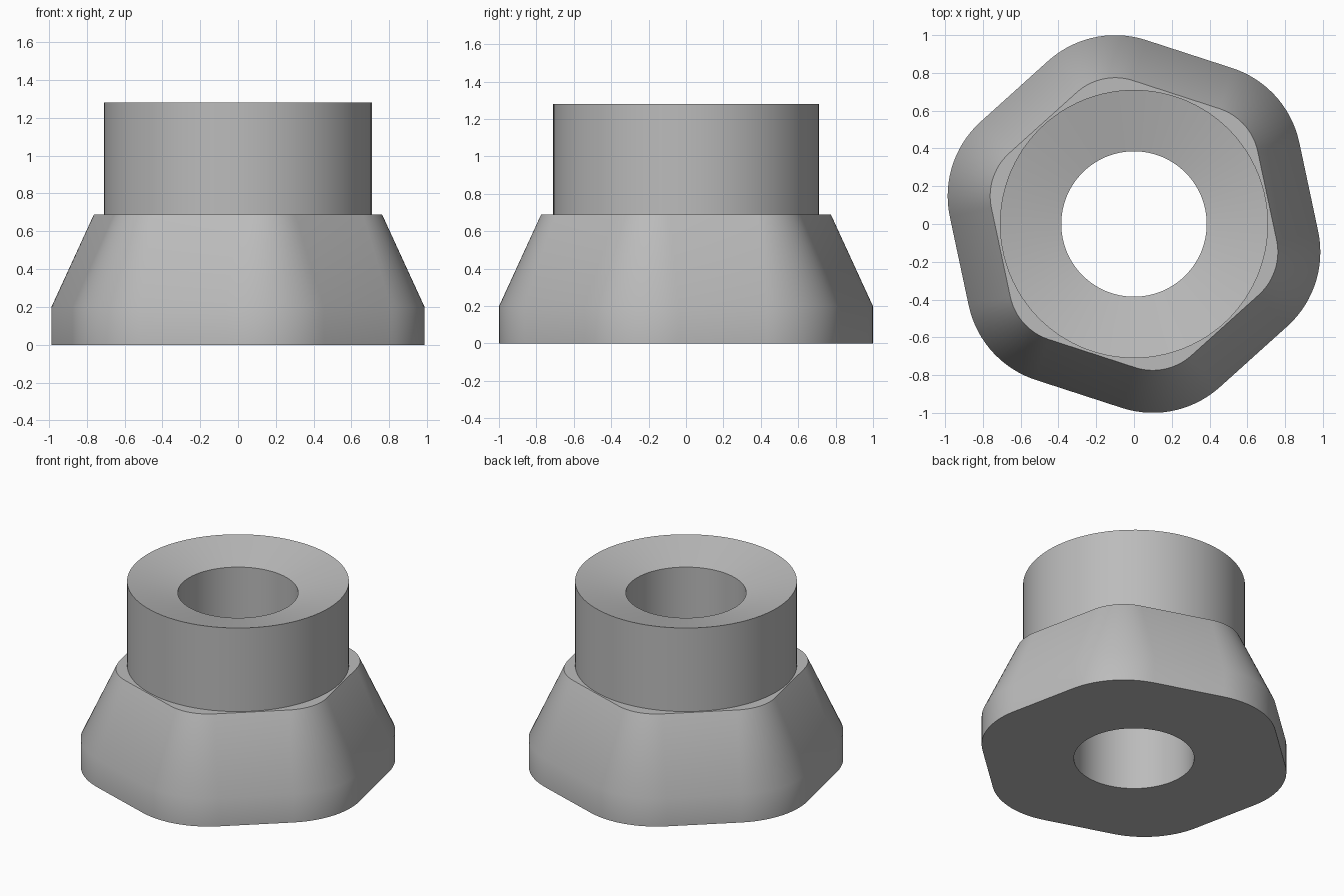
import bpy, bmesh
from math import sin, cos, radians

cube = bpy.data.objects.get("Cube")
if cube:
    bpy.data.objects.remove(cube)

STEPS = 16          # points on each of the six rounded corners
TURN = 42           # direction of the first corner, in degrees
CORNER = 0.48       # distance of the corner arc centres from the axis


def hexagon(radius, z):
    """Rounded hexagon: six corner arcs of the given radius."""
    points = []
    for k in range(6):
        mid = TURN + 60 * k
        cx, cy = CORNER * cos(radians(mid)), CORNER * sin(radians(mid))
        for j in range(STEPS):
            a = radians(mid - 30 + 60 * j / (STEPS - 1))
            points.append((cx + radius * cos(a), cy + radius * sin(a), z))
    return points


def circle(radius, z):
    """Circle with the same number of points as the hexagon."""
    count = 6 * STEPS
    angles = [radians(TURN - 30 + 360 * (i + 0.5) / count) for i in range(count)]
    return [(radius * cos(a), radius * sin(a), z) for a in angles]


def loft(name, sections, material):
    """Join the sections in order and close the last one to the first."""
    bm = bmesh.new()
    rings = [[bm.verts.new(p) for p in s] for s in sections]
    for a, b in zip(rings, rings[1:] + rings[:1]):
        for i in range(len(a)):
            j = (i + 1) % len(a)
            bm.faces.new((a[i], a[j], b[j], b[i]))
    bmesh.ops.recalc_face_normals(bm, faces=bm.faces)
    mesh = bpy.data.meshes.new(name)
    bm.to_mesh(mesh)
    bm.free()
    mesh.materials.append(material)
    obj = bpy.data.objects.new(name, mesh)
    bpy.context.collection.objects.link(obj)
    bpy.ops.object.select_all(action='DESELECT')
    obj.select_set(True)
    bpy.context.view_layer.objects.active = obj
    bpy.ops.object.shade_smooth_by_angle(angle=radians(30))
    return obj


grey = bpy.data.materials.new("light grey")
grey.use_nodes = True
grey.diffuse_color = (0.5, 0.5, 0.5, 1)
grey.node_tree.nodes["Principled BSDF"].inputs["Base Color"].default_value = grey.diffuse_color

# Hexagonal foot, tapered shoulder, round collar, dished rim and through hole
loft("hexagonal_collar", [
    circle(0.385, 0),
    hexagon(0.53, 0),
    hexagon(0.53, 0.2),
    hexagon(0.305, 0.69),
    circle(0.71, 0.69),
    circle(0.71, 1.28),
    circle(0.385, 1.2),
], grey)
